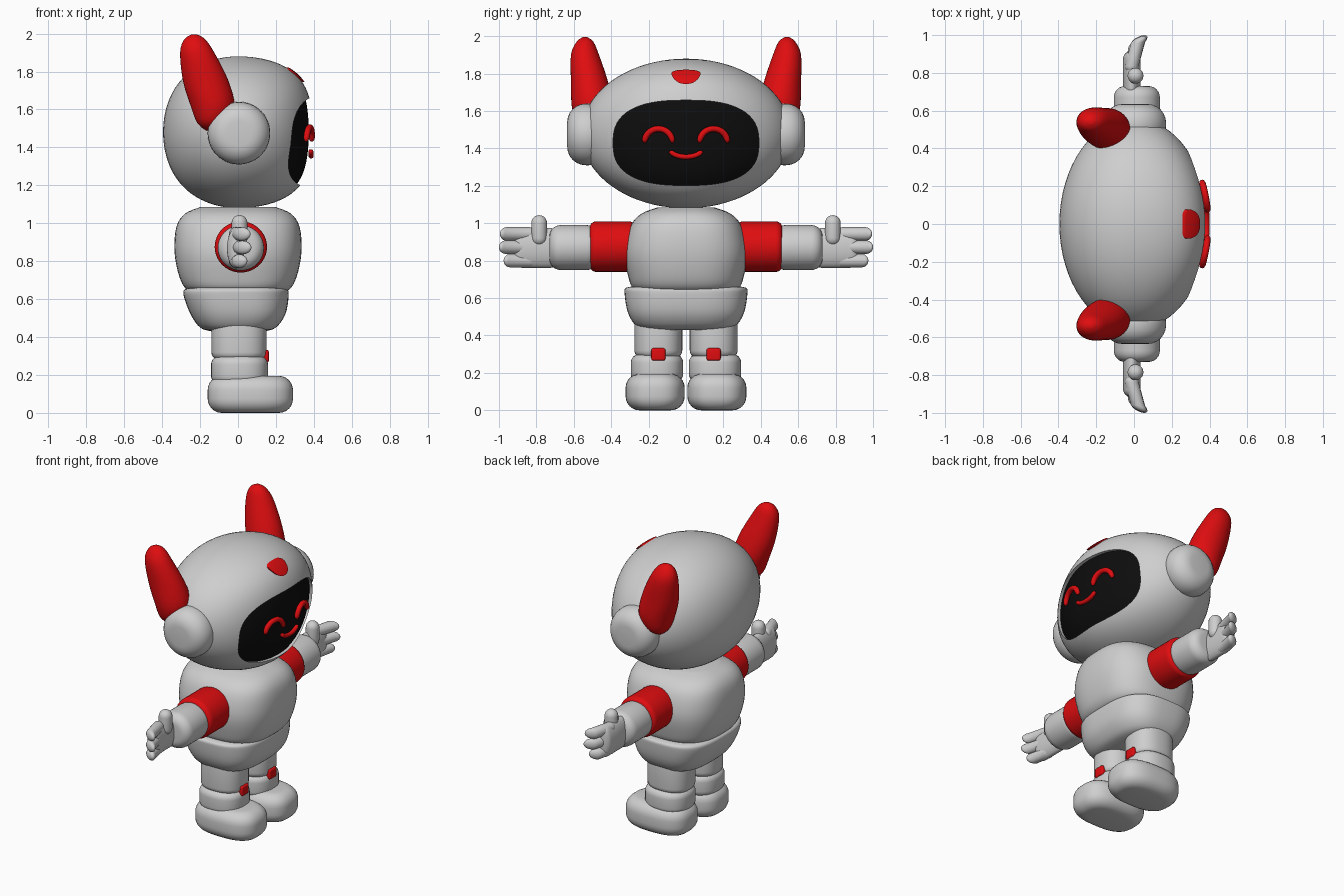
import bpy, bmesh
from math import sin, cos, pi, sqrt, radians, copysign

old = bpy.data.objects.get("Cube")
if old:
    bpy.data.objects.remove(old, do_unlink=True)


def material(name, r, g, b):
    m = bpy.data.materials.new(name)
    m.use_nodes = True
    m.diffuse_color = (r, g, b, 1)
    m.node_tree.nodes["Principled BSDF"].inputs["Base Color"].default_value = (r, g, b, 1)
    return m


WHITE = material("pale grey shell", 0.62, 0.62, 0.62)
RED = material("bright red", 0.74, 0.004, 0.005)
BLACK = material("screen black", 0.004, 0.004, 0.004)


def smooth(ob, angle=40):
    bpy.ops.object.select_all(action="DESELECT")
    ob.select_set(True)
    bpy.context.view_layer.objects.active = ob
    bpy.ops.object.shade_smooth_by_angle(angle=radians(angle))


def finish(name, bm, mat, angle=40):
    bmesh.ops.recalc_face_normals(bm, faces=bm.faces)
    me = bpy.data.meshes.new(name)
    bm.to_mesh(me)
    bm.free()
    me.materials.append(mat)
    ob = bpy.data.objects.new(name, me)
    bpy.context.collection.objects.link(ob)
    smooth(ob, angle)
    return ob


def superellipse(a, power):
    c, s = cos(a), sin(a)
    return copysign(abs(c) ** (2 / power), c), copysign(abs(s) ** (2 / power), s)


def skin(bm, rings):
    """Bridge equal rings of points and cap both ends."""
    rows = [[bm.verts.new(p) for p in ring] for ring in rings]
    n = len(rows[0])
    for a, b in zip(rows, rows[1:]):
        for i in range(n):
            j = (i + 1) % n
            bm.faces.new((a[i], a[j], b[j], b[i]))
    bm.faces.new(rows[0])
    bm.faces.new(rows[-1])


def spline(keys, steps=4):
    """Smoothly fill in between key rings."""
    out = []
    for i in range(len(keys) - 1):
        p = [keys[max(0, min(len(keys) - 1, i + k))] for k in (-1, 0, 1, 2)]
        for s in range(steps):
            t = s / steps
            out.append([b + t / 2 * (c - a + t * (2 * a - 5 * b + 4 * c - d + t * (3 * (b - c) + d - a)))
                        for a, b, c, d in zip(*p)])
    return out + [keys[-1]]


def loft(name, keys, mat, axis="z", power=2, side=1, bend=0, n=40):
    """Rings are (position on axis, centre x, other centre, radius x, other radius)."""
    rings = []
    for t, c1, c2, r1, r2 in keys:
        ring = []
        for i in range(n):
            u, v = superellipse(2 * pi * i / n, power)
            x, w = c1 + r1 * u, c2 + r2 * v
            y, z = (w, t) if axis == "z" else (t, w)
            x += bend * max(0, y - 0.87) ** 2
            ring.append((x, side * y, z))
        rings.append(ring)
    bm = bmesh.new()
    skin(bm, rings)
    return finish(name, bm, mat)


def barrel(t0, t1, c1, c2, r1, r2, bevel, steps=6):
    """Key rings for a drum with rounded ends."""
    half = []
    for k in range(steps + 1):
        a = pi / 2 * k / steps
        inset = bevel * (1 - sin(a)) * 0.98
        half.append((bevel * (1 - cos(a)), r1 - inset, r2 - inset))
    low = [(t0 + d, c1, c2, a, b) for d, a, b in half]
    return low + [(t1 - d, c1, c2, a, b) for d, a, b in reversed(half)]


# Head: an egg with a fuller brow and chin
HX, HY, HZ, MID = 0.395, 0.56, 0.4, 1.48


def head_x(y, z):
    y, z = y / HY, (z - MID) / HZ
    return HX * sqrt(max(0, 1 - y * y - z * z)) * (1 + 0.33 * z * z)


bm = bmesh.new()
bmesh.ops.create_uvsphere(bm, u_segments=64, v_segments=40, radius=1)
for v in bm.verts:
    x, y, z = v.co
    full = 0.33 if x > 0 else 0.1
    v.co = (HX * x * (1 + full * z * z), HY * y, MID + HZ * z)
head = finish("head", bm, WHITE)


def opening(scale, n=64):
    for i in range(n):
        u, v = superellipse(2 * pi * i / n, 2.6)
        yield 0.39 * u * scale, 1.43 + 0.228 * v * scale


# Opening for the screen
bm = bmesh.new()
skin(bm, [[(x, y, z) for y, z in opening(1)] for x in (0.15, 0.7)])
cutter = finish("screen_cutter", bm, BLACK)
cutter.hide_render = True
cut = head.modifiers.new("opening", "BOOLEAN")
cut.object, cut.operation, cut.solver = cutter, "DIFFERENCE", "EXACT"
bpy.context.view_layer.objects.active = head
bpy.ops.object.modifier_apply(modifier=cut.name)
bpy.data.objects.remove(cutter, do_unlink=True)
smooth(head, 35)


def head_patch(name, outline, lift, thick, mat):
    """Plate that follows the curve of the head front."""
    rings = [[(head_x(y, z) + lift - thick, y, z) for y, z in outline(1)]]
    for k in range(12, 0, -1):
        rings.append([(head_x(y, z) + lift, y, z) for y, z in outline(k / 12 - 0.08)])
    rings.insert(1, [(head_x(y, z) + lift, y, z) for y, z in outline(1)])
    bm = bmesh.new()
    skin(bm, rings)
    return finish(name, bm, mat)


head_patch("face_screen", opening, -0.022, 0.03, BLACK)


def crest(scale, n=36):
    for i in range(n):
        u, v = superellipse(2 * pi * i / n, 2.6)
        width = 0.072 + 0.022 * v
        yield width * u * scale, 1.783 + 0.038 * v * scale


head_patch("forehead_mark", crest, 0.012, 0.04, RED)


def face_line(name, cy, cz, ry, rz, a0, a1, thick):
    cu = bpy.data.curves.new(name, "CURVE")
    cu.dimensions, cu.bevel_depth, cu.bevel_resolution = "3D", thick, 3
    cu.use_fill_caps = True
    sp = cu.splines.new("POLY")
    n = 28
    sp.points.add(n)
    for i, p in enumerate(sp.points):
        a = radians(a0 + (a1 - a0) * i / n)
        y, z = cy + ry * cos(a), cz + rz * sin(a)
        p.co = (head_x(y, z) - 0.002, y, z, 1)
        p.radius = sqrt(max(0.05, 1 - (2 * i / n - 1) ** 10))
    cu.materials.append(RED)
    ob = bpy.data.objects.new(name, cu)
    bpy.context.collection.objects.link(ob)
    bpy.ops.object.select_all(action="DESELECT")
    ob.select_set(True)
    bpy.context.view_layer.objects.active = ob
    bpy.ops.object.convert(target="MESH")
    smooth(ob)


face_line("mouth", 0, 1.4, 0.088, 0.045, 195, 345, 0.014)

# Torso and hips
loft("torso", spline([(0.625, 0, 0, 0.2, 0.2), (0.65, 0, 0, 0.27, 0.28), (0.72, 0, 0, 0.31, 0.31),
                      (0.85, 0, 0, 0.335, 0.33), (0.98, 0, 0, 0.325, 0.3), (1.05, 0, 0, 0.28, 0.24),
                      (1.085, 0, 0, 0.2, 0.15)]), WHITE, power=2.7, n=56)
loft("hips", spline([(0.43, 0, 0, 0.14, 0.2), (0.45, 0, 0, 0.2, 0.265), (0.52, 0, 0, 0.25, 0.31),
                     (0.62, -0.01, 0, 0.277, 0.328), (0.655, -0.01, 0, 0.265, 0.32),
                     (0.665, -0.01, 0, 0.2, 0.25)]), WHITE, power=2.9, n=56)

EAR = spline([(1.49, -0.15, 0.5, 0.02, 0.02), (1.53, -0.14, 0.5, 0.075, 0.08),
              (1.62, -0.135, 0.5, 0.115, 0.11), (1.75, -0.17, 0.515, 0.12, 0.1),
              (1.9, -0.215, 0.54, 0.09, 0.075), (1.97, -0.228, 0.54, 0.055, 0.045),
              (1.995, -0.23, 0.54, 0.015, 0.012)])

for label, s in (("left", 1), ("right", -1)):
    # Head details
    face_line(label + "_eye", s * 0.147, 1.43, 0.075, 0.075, 0, 180, 0.017)
    loft(label + "_ear", EAR, RED, side=s)
    loft(label + "_ear_pod", barrel(0.42, 0.635, 0.005, 1.475, 0.165, 0.165, 0.1),
         WHITE, axis="y", side=s)

    # Arm
    loft(label + "_sleeve", barrel(0.27, 0.515, 0.015, 0.875, 0.138, 0.135, 0.035),
         RED, axis="y", side=s)
    loft(label + "_forearm", barrel(0.47, 0.73, 0.015, 0.87, 0.122, 0.12, 0.06),
         WHITE, axis="y", side=s)

    # Hand with three fingers and a thumb
    loft(label + "_palm", barrel(0.68, 0.92, -0.012, 0.868, 0.046, 0.106, 0.042),
         WHITE, axis="y", side=s, bend=4)
    for name, z, tip in (("upper", 0.943, 0.995), ("middle", 0.872, 1), ("lower", 0.8, 0.975)):
        loft(f"{label}_{name}_finger", barrel(0.8, tip, -0.012, z, 0.036, 0.036, 0.036),
             WHITE, axis="y", side=s, bend=4, n=20)
    loft(label + "_thumb", barrel(0.88, 1.043, 0.008, 0.785, 0.042, 0.042, 0.042),
         WHITE, side=s, n=20)

    # Leg and shoe
    loft(label + "_thigh", barrel(0.28, 0.5, 0.005, 0.148, 0.145, 0.128, 0.04),
         WHITE, power=2.4, side=s)
    loft(label + "_shin", barrel(0.15, 0.3, 0.008, 0.155, 0.15, 0.14, 0.045),
         WHITE, power=2.4, side=s)
    loft(label + "_shoe", barrel(0, 0.195, 0.065, 0.165, 0.225, 0.158, 0.075),
         WHITE, power=2.7, side=s, n=56)
    loft(label + "_knee_pad", barrel(0.265, 0.332, 0.135, 0.148, 0.028, 0.038, 0.012),
         RED, power=6, side=s, n=32)
